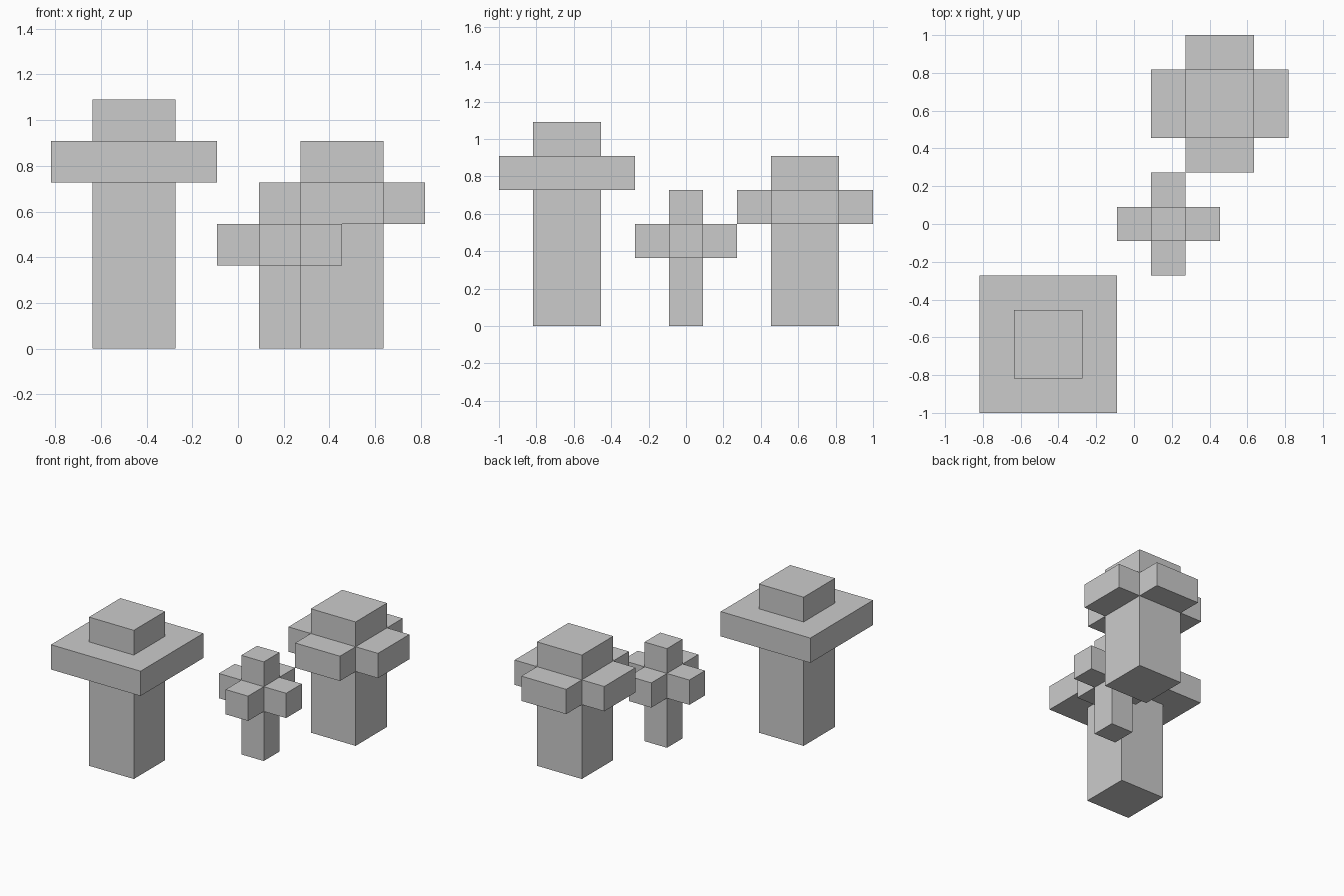
import bpy, bmesh
from mathutils import Vector

if "Cube" in bpy.data.objects:
    bpy.data.objects.remove(bpy.data.objects["Cube"])

U = 2 / 11  # one block


def loft(bm, profile):
    """Stack square rings (half width, height); return side faces per level."""
    corners = [(-1, -1), (1, -1), (1, 1), (-1, 1)]
    rings = [[bm.verts.new((x * r, y * r, z)) for x, y in corners] for r, z in profile]
    sides = [[bm.faces.new((a[i], a[(i + 1) % 4], b[(i + 1) % 4], b[i])) for i in range(4)]
             for a, b in zip(rings, rings[1:])]
    bm.faces.new(rings[0][::-1])
    bm.faces.new(rings[-1])
    return sides


def tree(name, x, y, profile, arm_level=None):
    bm = bmesh.new()
    sides = loft(bm, profile)
    # Four block arms pushed out of one trunk level
    if arm_level is not None:
        arms = bmesh.ops.extrude_discrete_faces(bm, faces=sides[arm_level])["faces"]
        for f in arms:
            f.normal_update()
            n = f.normal.copy()
            bmesh.ops.translate(bm, verts=f.verts[:], vec=n)
    bmesh.ops.recalc_face_normals(bm, faces=bm.faces[:])
    bmesh.ops.scale(bm, vec=Vector((U, U, U)), verts=bm.verts[:])
    mesh = bpy.data.meshes.new(name)
    bm.to_mesh(mesh)
    bm.free()
    obj = bpy.data.objects.new(name, mesh)
    obj.location = (x * U, y * U, 0)
    bpy.context.collection.objects.link(obj)


# Tall tree with a square slab canopy
tree("tall_slab_tree", -2.5, -3.5, [(1, 0), (1, 4), (2, 4), (2, 5), (1, 5), (1, 6)])
# Thin and thick trees with cross-shaped canopies
tree("small_cross_tree", 1, 0, [(0.5, 0), (0.5, 2), (0.5, 3), (0.5, 4)], 1)
tree("large_cross_tree", 2.5, 3.5, [(1, 0), (1, 3), (1, 4), (1, 5)], 1)
